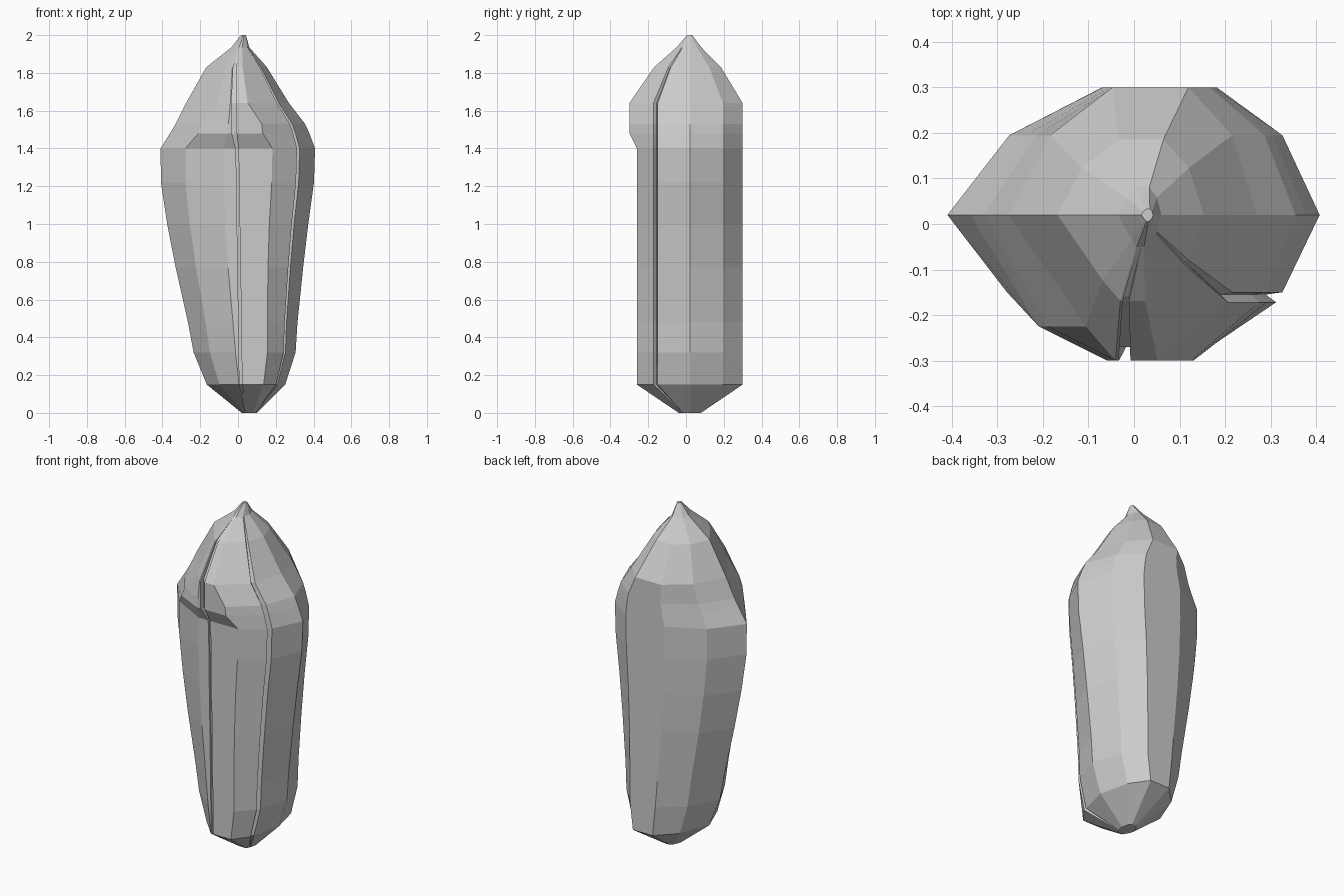
import bpy, bmesh

YC = 0.02  # depth axis of the shell

# Rows from bottom to top:
# z, left x, right x, depth scale, hood (0/1), slit x, slit depth, side groove (0..1)
ROWS = [
    (0.00, 0.020, 0.100, 0.21, 0, 0.040, 0.000, 0.0),
    (0.15, -0.165, 0.250, 1.0, 0, 0.015, 0.012, 1.0),
    (0.32, -0.235, 0.305, 1.0, 0, 0.012, 0.012, 1.0),
    (0.48, -0.265, 0.315, 1.0, 0, 0.010, 0.012, 1.0),
    (0.77, -0.330, 0.345, 1.0, 0, 0.006, 0.012, 1.0),
    (1.00, -0.375, 0.372, 1.0, 0, 0.002, 0.012, 1.0),
    (1.22, -0.408, 0.402, 1.0, 0, 0.000, 0.012, 1.0),
    (1.40, -0.410, 0.408, 1.0, 0, -0.005, 0.012, 1.0),
    (1.48, -0.360, 0.378, 1.0, 1, -0.020, 0.030, 1.0),
    (1.53, -0.330, 0.355, 1.0, 1, -0.020, 0.030, 1.0),
    (1.64, -0.275, 0.270, 1.0, 2, -0.021, 0.030, 1.0),
    (1.83, -0.168, 0.153, 0.59, 2, -0.018, 0.010, 0.6),
    (1.935, -0.035, 0.060, 0.22, 2, 0.012, 0.000, 0.0),
    (2.00, 0.016, 0.042, 0.045, 2, 0.029, 0.000, 0.0),
]

# Front corners per hood stage: (across 0..1, y)
FRONT = [
    ((0.16, -0.15), (0.411, -0.26), (0.724, -0.26)),
    ((0.204, -0.225), (0.408, -0.30), (0.665, -0.30)),
    ((0.31, -0.225), (0.43, -0.30), (0.60, -0.30)),
]
BACK = [(1.0, 0.02), (0.9, 0.195), (0.724, 0.30), (0.417, 0.30), (0.166, 0.195)]


def ring(z, left, right, ys, hood, sx, depth, groove):
    def place(u, y):
        return (left + u * (right - left), YC + (y - YC) * ys, z)

    b, c, d = FRONT[hood]
    pts = [place(0, 0.02), place(*b), place(*c)]
    # front slit, rim and floor on each side
    y = pts[-1][1]
    hw = 0.013 if depth > 0.02 else min(0.007, (right - left) * 0.04)
    pts += [(sx - hw, y, z), (sx - hw, y + depth, z),
            (sx + hw, y + depth, z), (sx + hw, y, z)]
    pts.append(place(*d))
    # overlapping side seam
    pts += [place(0.883, -0.172), place(0.89 - 0.035 * groove, -0.155),
            place(0.90, -0.15)]
    pts += [place(u, yy) for u, yy in BACK]
    return pts


# Lofted faceted shell
bm = bmesh.new()
loops = [[bm.verts.new(p) for p in ring(*row)] for row in ROWS]
n = len(loops[0])
for lo, hi in zip(loops, loops[1:]):
    for i in range(n):
        j = (i + 1) % n
        bm.faces.new((lo[i], lo[j], hi[j], hi[i]))
bm.faces.new(loops[0][::-1])
bm.faces.new(loops[-1])
bmesh.ops.remove_doubles(bm, verts=bm.verts, dist=0.0005)
bmesh.ops.recalc_face_normals(bm, faces=bm.faces)

mesh = bpy.data.meshes.new("pod_shell")
bm.to_mesh(mesh)
bm.free()
obj = bpy.data.objects.new("pod_shell", mesh)
bpy.context.collection.objects.link(obj)
